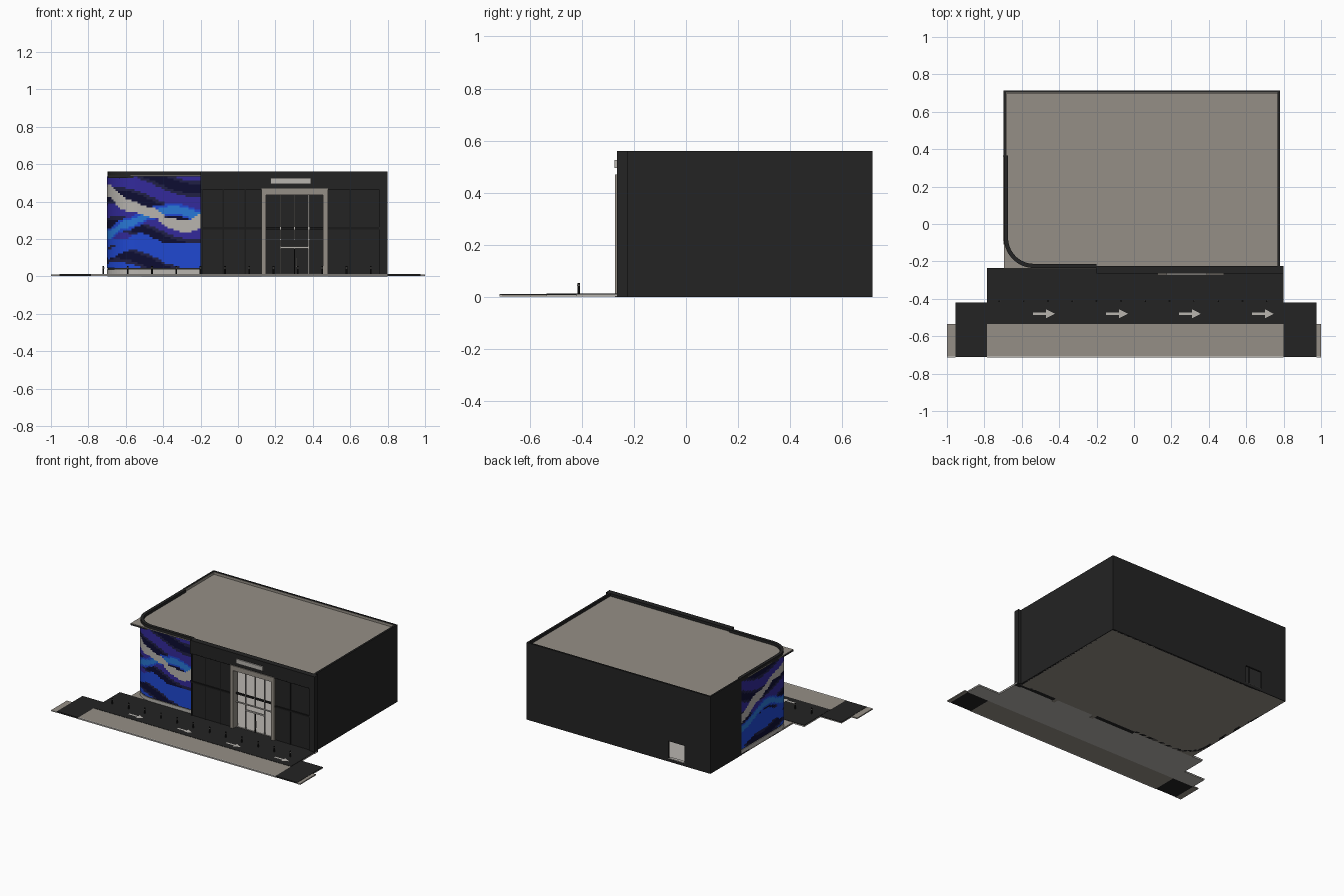
import bpy, bmesh, math

if "Cube" in bpy.data.objects:
    bpy.data.objects.remove(bpy.data.objects["Cube"])


def mat(name, r, g, b):
    m = bpy.data.materials.new(name)
    m.diffuse_color = (r, g, b, 1)
    m.use_nodes = True
    m.node_tree.nodes["Principled BSDF"].inputs["Base Color"].default_value = m.diffuse_color
    return m


DARK = mat("charcoal", .017, .017, .017)
BLACK = mat("soft black", .010, .010, .010)
TAN = mat("warm stone", .30, .275, .24)
LIGHT = mat("pale grey", .48, .46, .43)
NAVY = mat("navy", .004, .004, .032)
SLATE = mat("slate blue", .014, .014, .060)
PURPLE = mat("violet", .033, .023, .33)
BLUE = mat("royal blue", .014, .065, .64)
SKY = mat("sky blue", .022, .19, .68)


def finish(name, bm, *mats):
    me = bpy.data.meshes.new(name)
    bm.to_mesh(me)
    bm.free()
    for m in mats:
        me.materials.append(m)
    ob = bpy.data.objects.new(name, me)
    bpy.context.collection.objects.link(ob)
    return ob


def box(name, m, x0, x1, y0, y1, z0, z1):
    bm = bmesh.new()
    bmesh.ops.create_cube(bm, size=1)
    for v in bm.verts:
        v.co = ((x0 + x1) / 2 + v.co.x * (x1 - x0),
                (y0 + y1) / 2 + v.co.y * (y1 - y0),
                (z0 + z1) / 2 + v.co.z * (z1 - z0))
    return finish(name, bm, m)


# Curved corner path: left side, rounded corner, front
L1, R, L3 = .44, .16, .335
ARC = R * math.pi / 2
TOTAL = L1 + ARC + L3


def path(s, out=0.0):
    if s < L1:
        return -.695 - out, .365 - s
    if s < L1 + ARC:
        a = math.pi + (s - L1) / R
        return -.535 + (R + out) * math.cos(a), -.075 + (R + out) * math.sin(a)
    return -.535 + s - L1 - ARC, -.235 - out


def curved_wall(name, m, z0, z1, o0, o1, n=52):
    bm = bmesh.new()
    rings = []
    for i in range(n + 1):
        s = TOTAL * i / n
        rings.append([bm.verts.new((*path(s, o), z))
                      for o, z in ((o0, z0), (o1, z0), (o1, z1), (o0, z1))])
    for a, b in zip(rings, rings[1:]):
        for k in range(4):
            bm.faces.new((a[k], a[(k + 1) % 4], b[(k + 1) % 4], b[k]))
    bm.faces.new(rings[0])
    bm.faces.new(rings[-1][::-1])
    bmesh.ops.recalc_face_normals(bm, faces=bm.faces)
    return finish(name, bm, m)


curved_wall("curved_wall", DARK, 0, .56, -.022, 0)
curved_wall("curved_plinth", LIGHT, .014, .038, 0, .005)


# Mural: stepped mosaic coloured by wavy bands
def curve(points, s):
    for (a, za), (b, zb) in zip(points, points[1:]):
        if s <= b:
            t = (s - a) / (b - a)
            t = t * t * (3 - 2 * t)
            return za + (zb - za) * t
    return points[-1][1]


WHITE_WAVE = [(0, .27), (.2, .36), (.4, .44), (.5, .46), (.64, .38), (.77, .34),
              (.87, .28), (.95, .265), (1.03, .295)]
SKY_WAVE = [(0, .19), (.3, .28), (.5, .22), (.63, .28), (.78, .34), (.88, .36), (1.03, .325)]
BLUE_WAVE = [(0, .11), (.3, .19), (.5, .12), (.7, .19), (.86, .12), (1.03, .14)]


def mural_colour(s, z):
    if abs(z - curve(WHITE_WAVE, s)) < .030 + .006 * math.sin(14 * s):
        return 0
    d = z - curve(SKY_WAVE, s)
    if abs(d) < .020:
        return 1
    if abs(d) < .034:
        return 2
    if abs(z - curve(BLUE_WAVE, s)) < .040 + .014 * math.sin(9 * s):
        return 2
    f = math.sin(40 * z + 1.9 * math.sin(8 * s) + 3 * s)
    if f > .15:
        return 3 if z > .2 else 2
    return 4 if f > -.5 else 5


bm = bmesh.new()
NC, NR, Z0, Z1 = 64, 44, .045, .535
grid = [[bm.verts.new((*path(TOTAL * i / NC, .005), Z0 + (Z1 - Z0) * j / NR))
         for j in range(NR + 1)] for i in range(NC + 1)]
for i in range(NC):
    for j in range(NR):
        f = bm.faces.new((grid[i][j], grid[i + 1][j], grid[i + 1][j + 1], grid[i][j + 1]))
        f.material_index = mural_colour(TOTAL * (i + .5) / NC, Z0 + (Z1 - Z0) * (j + .5) / NR)
finish("mural", bm, LIGHT, SKY, BLUE, PURPLE, SLATE, NAVY)

# Floor and roof slabs, square at the rounded corner
box("floor_slab", TAN, -.695, .775, -.235, .71, 0, .012)
box("interior_floor", LIGHT, -.53, .765, -.23, .70, .012, .016)
box("roof_slab", DARK, -.695, .775, -.238, .71, .526, .536)
box("roof_surface", TAN, -.695, .766, -.238, .702, .536, .540)

# Plain outer walls; the rear one has a small hatch opening
box("right_wall", DARK, .766, .78, -.23, .715, 0, .56)
box("left_wall", DARK, -.697, -.685, .36, .715, 0, .56)
HX0, HX1, HZ0, HZ1 = -.49, -.36, .02, .148
for x0, x1, z0, z1 in ((-.697, HX0, 0, .56), (HX1, .78, 0, .56),
                       (HX0, HX1, 0, HZ0), (HX0, HX1, HZ1, .56)):
    box("rear_wall", DARK, x0, x1, .702, .715, z0, z1)
box("hatch_sill", LIGHT, HX0, HX1, .69, .714, HZ0, HZ0 + .004)
# Stone lining on the inner parapets
box("rear_parapet_lining", TAN, -.685, .766, .699, .702, .54, .557)
box("left_parapet_lining", TAN, -.685, -.682, .36, .70, .54, .557)

# Front facade around the entrance
DX0, DX1, DZ = .125, .48, .47
for x0, x1, z0 in ((-.2, DX0, 0), (DX1, .80, 0), (DX0, DX1, DZ)):
    box("front_facade", DARK, x0, x1, -.256, -.225, z0, .56)
# Raised border and panel ribs
box("facade_top_border", DARK, -.2, .80, -.265, -.256, .468, .56)
box("facade_right_border", DARK, .755, .80, -.265, -.256, 0, .468)
for x0, x1 in ((-.2, DX0), (DX1, .755)):
    box("facade_rail", BLACK, x0, x1, -.262, -.256, .252, .264)
for x in (-.19, -.08, .04, .60):
    box("facade_rib", BLACK, x - .004, x + .004, -.260, -.256, .012, .468)
box("facade_top_groove", BLACK, -.2, .755, -.2655, -.264, .464, .468)
box("sign_plate", LIGHT, .175, .39, -.274, -.265, .495, .526)

# Entrance portal, mullions and door
for x0, x1 in ((DX0, DX0 + .026), (DX1 - .026, DX1)):
    box("portal_jamb", TAN, x0, x1, -.272, -.215, 0, DZ)
box("portal_header", TAN, DX0, DX1, -.272, -.215, .435, DZ)
box("portal_rail", BLACK, .151, .454, -.238, -.226, .252, .264)
for x in (.227, .302, .378):
    box("window_mullion", LIGHT, x - .003, x + .003, -.24, -.23, .197, .435)
box("window_transom", LIGHT, .151, .454, -.24, -.23, .194, .201)
for x in (.227, .378):
    box("door_stile", LIGHT, x - .003, x + .003, -.24, -.23, .012, .197)
box("door_head", LIGHT, .227, .378, -.24, -.23, .150, .160)
box("door_meeting_stile", BLACK, .299, .305, -.24, -.23, .012, .15)
box("door_handle", LIGHT, .311, .315, -.246, -.24, .05, .10)

# Forecourt, pavements and side aprons
box("forecourt_base", LIGHT, -.785, .80, -.535, -.235, .002, .010)
box("forecourt_surface", DARK, -.785, .80, -.535, -.235, .010, .014)
box("pavement", TAN, -.785, .80, -.705, -.535, .002, .012)
box("kerb", LIGHT, -.785, .80, -.715, -.705, .002, .012)
for x0, x1, e0, e1 in ((-.955, -.785, -1.0, -.955), (.80, .975, .975, 1.0)):
    box("apron_base", LIGHT, x0, x1, -.535, -.42, .002, .008)
    box("apron_surface", DARK, x0, x1, -.535, -.42, .008, .012)
    box("apron_ramp", DARK, x0, x1, -.712, -.535, .002, .012)
    box("end_pavement", TAN, e0, e1, -.705, -.535, .002, .010)
    box("end_kerb", LIGHT, e0, e1, -.715, -.705, .002, .010)

# Painted direction arrows
for x in (-.54, -.15, .24, .63):
    bm = bmesh.new()
    shape = ((0, -.007), (.07, -.007), (.07, -.024), (.117, 0),
             (.07, .024), (.07, .007), (0, .007))
    bm.faces.new([bm.verts.new((x + a, -.48 + b, .0155)) for a, b in shape])
    finish("road_arrow", bm, LIGHT)

# Row of bollards
for i in range(12):
    for name, m, r, z0, z1 in (("bollard", BLACK, .005, .012, .055),
                               ("bollard_band", LIGHT, .0055, .043, .048)):
        bm = bmesh.new()
        bmesh.ops.create_cone(bm, cap_ends=True, segments=10, radius1=r, radius2=r,
                              depth=z1 - z0)
        bmesh.ops.translate(bm, verts=bm.verts, vec=(-.72 + .13 * i, -.412, (z0 + z1) / 2))
        finish(name, bm, m)

# Lowest faces of the building rest on the ground at zero
